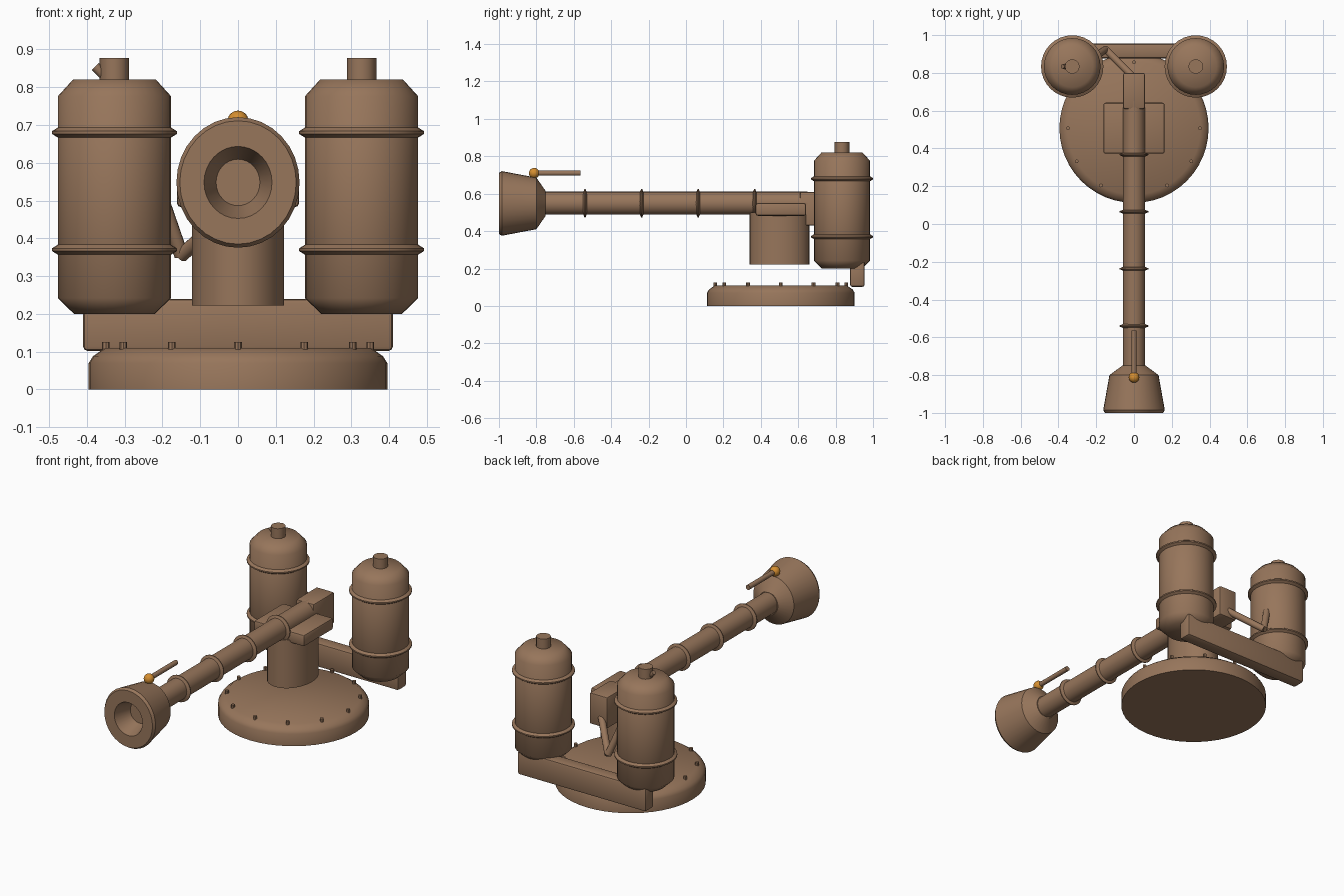
import bpy, bmesh, math
from mathutils import Vector, Matrix

if "Cube" in bpy.data.objects:
    bpy.data.objects.remove(bpy.data.objects["Cube"])


def material(name, rgb):
    m = bpy.data.materials.new(name)
    m.diffuse_color = (*rgb, 1)
    m.use_nodes = True
    m.node_tree.nodes["Principled BSDF"].inputs["Base Color"].default_value = m.diffuse_color
    return m


BROWN = material("brown_paint", (0.31, 0.18, 0.105))
ORANGE = material("orange_flame", (0.66, 0.27, 0.03))


def finish(bm, name, mat, angle=30):
    bmesh.ops.recalc_face_normals(bm, faces=bm.faces)
    me = bpy.data.meshes.new(name)
    bm.to_mesh(me)
    bm.free()
    me.materials.append(mat)
    ob = bpy.data.objects.new(name, me)
    bpy.context.collection.objects.link(ob)
    bpy.ops.object.select_all(action='DESELECT')
    bpy.context.view_layer.objects.active = ob
    ob.select_set(True)
    bpy.ops.object.shade_smooth_by_angle(angle=math.radians(angle))
    return ob


def lathe(name, profile, loc, direction=(0, 0, 1), segs=32, scale=(1, 1, 1),
          mat=BROWN, angle=30, closed=False):
    """Spin (radius, height) points; ends are capped, or joined if closed."""
    bm = bmesh.new()
    rings = []
    for r, h in profile:
        rings.append([bm.verts.new((r * math.cos(2 * math.pi * i / segs),
                                    r * math.sin(2 * math.pi * i / segs), h))
                      for i in range(segs)])
    pairs = list(zip(rings, rings[1:]))
    if closed:
        pairs.append((rings[-1], rings[0]))
    else:
        bm.faces.new(rings[0])
        bm.faces.new(rings[-1])
    for a, b in pairs:
        for i in range(segs):
            j = (i + 1) % segs
            bm.faces.new((a[i], a[j], b[j], b[i]))
    turn = Vector((0, 0, 1)).rotation_difference(Vector(direction)).to_matrix().to_4x4()
    bm.transform(Matrix.Translation(loc) @ Matrix.Diagonal((*scale, 1)) @ turn)
    return finish(bm, name, mat, angle)


def rod(name, a, b, r, segs=12):
    d = Vector(b) - Vector(a)
    return lathe(name, [(r, 0), (r, d.length)], a, d.normalized(), segs, angle=50)


def band(name, r_in, r_out, half, loc, direction=(0, 0, 1)):
    return lathe(name, [(r_in, -half), (r_out, -half * 0.25), (r_out, half * 0.25), (r_in, half)],
                 loc, direction, closed=True)


def box(name, lo, hi, bevel=0.012):
    lo, hi = Vector(lo), Vector(hi)
    bm = bmesh.new()
    bmesh.ops.create_cube(bm, size=1)
    bm.transform(Matrix.Translation((lo + hi) / 2) @ Matrix.Diagonal((*(hi - lo), 1)))
    bmesh.ops.bevel(bm, geom=bm.edges[:], offset=bevel, segments=2, profile=0.5, affect='EDGES')
    return finish(bm, name, BROWN)


# Round base with a rim of bolts
BY = 0.507
lathe("base", [(0.395, 0), (0.395, 0.07), (0.384, 0.088), (0.352, 0.11)], (0, BY, 0), segs=48, angle=40)
for i in range(12):
    a = i * math.pi / 6
    lathe("base_bolt", [(0.01, 0), (0.01, 0.02)],
          (0.35 * math.cos(a), BY + 0.35 * math.sin(a), 0.106), segs=8)

# Pedestal, yoke and breech
lathe("pedestal", [(0.122, 0.222), (0.122, 0.5)], (0, 0.5, 0), scale=(1, 1.31, 1))
box("yoke", (-0.162, 0.372, 0.482), (0.162, 0.642, 0.55))
box("breech", (-0.057, 0.61, 0.43), (0.057, 0.8, 0.61), 0.008)

# Barrel with clamping rings
FWD = (0, -1, 0)
TALL = (1, 1, 1.06)
lathe("barrel", [(0.058, 0), (0.058, 1.42)], (0, 0.65, 0.549), FWD, 24, TALL)
for y in (0.367, 0.065, -0.237, -0.54):
    band("barrel_ring", 0.056, 0.076, 0.011, (0, y, 0.549), FWD)

# Flared nozzle with a hollow mouth
lathe("nozzle", [(0.062, 0.75), (0.13, 0.80), (0.163, 0.985), (0.154, 1.0), (0.09, 1.0), (0.058, 0.90)],
      (0, 0, 0.548), FWD, 32, TALL, angle=28)

# Pilot light and its feed tube
bm = bmesh.new()
bmesh.ops.create_uvsphere(bm, u_segments=20, v_segments=12, radius=0.028)
bm.transform(Matrix.Translation((0, -0.812, 0.71)))
finish(bm, "pilot_flame", ORANGE)
rod("pilot_tube", (0, -0.80, 0.71), (0, -0.565, 0.71), 0.014)

# Fuel tanks with bands and necks
for s in (-1, 1):
    x, y = s * 0.327, 0.834
    lathe("fuel_tank", [(0.107, 0.2), (0.15, 0.242), (0.15, 0.776), (0.11, 0.82)], (x, y, 0), angle=50)
    for z in (0.37, 0.68):
        band("tank_band", 0.147, 0.165, 0.015, (x, y, z))
    lathe("tank_neck", [(0.039, 0.81), (0.039, 0.877)], (x, y, 0), segs=12, angle=50)
rod("valve_stub", (-0.355, 0.834, 0.832), (-0.378, 0.834, 0.855), 0.013)

# Rear crossbar carrying the tanks
box("crossbar", (-0.41, 0.877, 0.102), (0.41, 0.955, 0.24))

# Bent fuel pipe from left tank to breech
tank_end, bend, gun_end = (-0.2, 0.89, 0.5), (-0.15, 0.925, 0.355), (-0.01, 0.785, 0.48)
rod("pipe_tank_side", tank_end, bend, 0.019)
rod("pipe_gun_side", bend, gun_end, 0.019)
